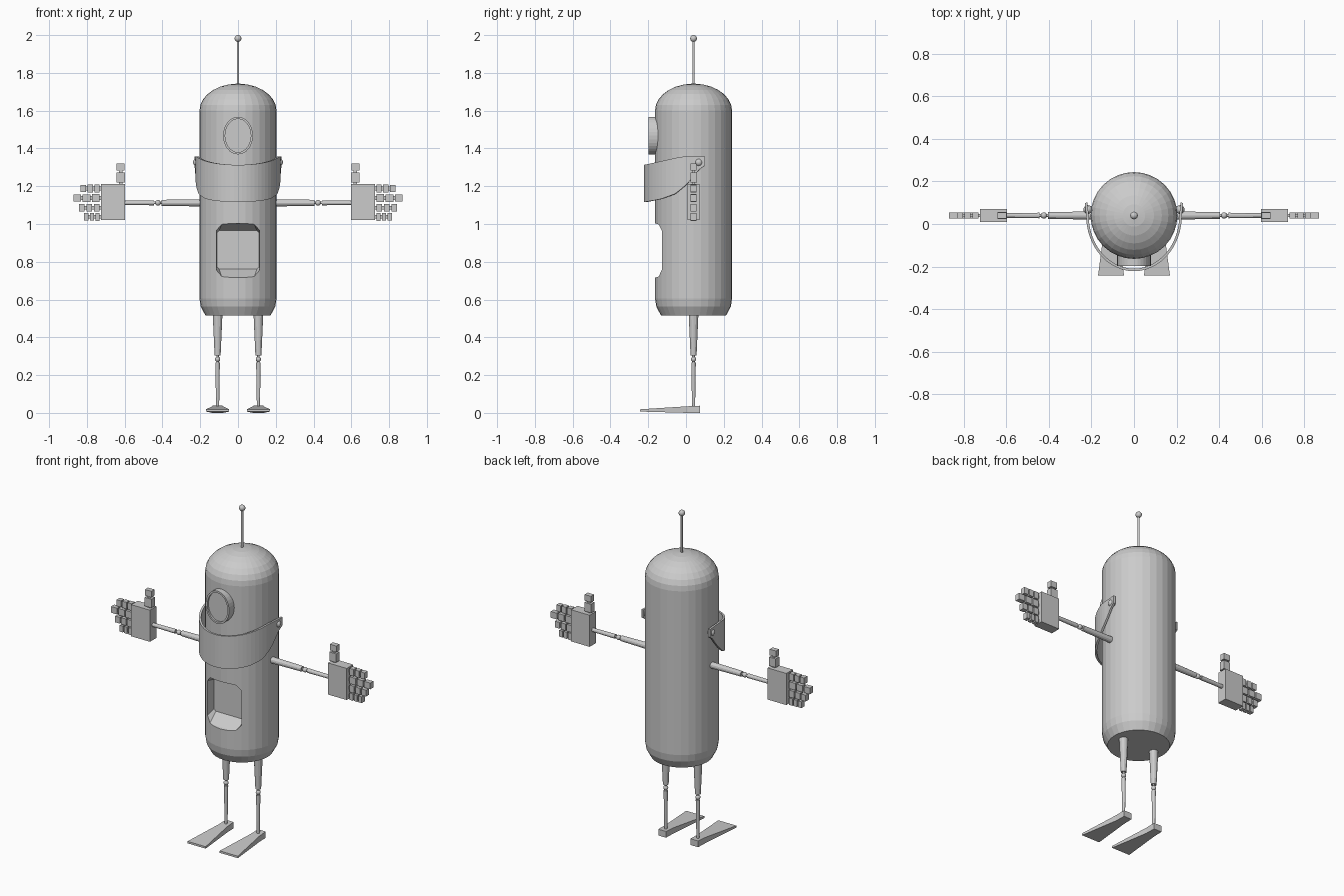
import bpy, bmesh, math
from mathutils import Matrix, Vector

cube = bpy.data.objects.get("Cube")
if cube:
    bpy.data.objects.remove(cube, do_unlink=True)

grey = bpy.data.materials.new("plain_grey")
grey.use_nodes = True
GREY = (0.6, 0.6, 0.6, 1)
grey.diffuse_color = GREY
grey.node_tree.nodes["Principled BSDF"].inputs["Base Color"].default_value = GREY
AXIS_Y = 0.04  # shared centre line of body, arms and legs


def finish(name, bm):
    bmesh.ops.recalc_face_normals(bm, faces=bm.faces)
    mesh = bpy.data.meshes.new(name)
    bm.to_mesh(mesh)
    bm.free()
    mesh.materials.append(grey)
    obj = bpy.data.objects.new(name, mesh)
    bpy.context.collection.objects.link(obj)
    return obj


def loft(name, rings, cap=True):
    """Skin a list of equal-length closed loops of points."""
    bm = bmesh.new()
    loops = [[bm.verts.new(p) for p in ring] for ring in rings]
    n = len(loops[0])
    for a, b in zip(loops, loops[1:]):
        for i in range(n):
            j = (i + 1) % n
            bm.faces.new((a[i], a[j], b[j], b[i]))
    if cap:
        bm.faces.new(loops[0])
        bm.faces.new(loops[-1])
    return finish(name, bm)


def circle(rx, ry, n):
    return [(rx * math.cos(math.tau * i / n), ry * math.sin(math.tau * i / n)) for i in range(n)]


def rod(name, start, end, r1, r2, n=12):
    start, end = Vector(start), Vector(end)
    turn = (end - start).to_track_quat('Z', 'Y')
    return loft(name, [[p + turn @ Vector((u, v, 0)) for u, v in circle(r, r, n)]
                       for p, r in ((start, r1), (end, r2))])


def ball(name, pos, r):
    bm = bmesh.new()
    bmesh.ops.create_uvsphere(bm, u_segments=16, v_segments=10, radius=r,
                              matrix=Matrix.Translation(pos))
    obj = finish(name, bm)
    obj.data.shade_smooth()
    return obj


def box(name, x0, x1, z0, z1, depth):
    rings = [[(x0, y, z0), (x1, y, z0), (x1, y, z1), (x0, y, z1)]
             for y in (AXIS_Y - depth / 2, AXIS_Y + depth / 2)]
    return loft(name, rings)


# Body capsule: bevelled base and elliptical dome
R, DOME_Z, DOME_H = 0.204, 1.6, 0.143
profile = [(0.172, 0.515), (0.197, 0.562), (R, 0.605)]
for k in range(8):
    a = math.radians(k * 12.5)
    profile.append((R * math.cos(a), DOME_Z + DOME_H * math.sin(a)))
profile.append((0.004, DOME_Z + DOME_H))
body = loft("body", [[(x, y + AXIS_Y, z) for x, y in circle(r, r, 32)] for r, z in profile])

# Chest opening: chamfered recess with sloping ceiling and floor
def octagon(y, w, low, high, chamfer):
    half = [(w, low + chamfer), (w, high - chamfer), (w - chamfer, high)]
    right = [(w - chamfer, low)] + half
    return [(x, y, z) for x, z in right] + [(-x, y, z) for x, z in reversed(right)]

cutter = loft("opening_cutter", [octagon(-0.3, 0.118, 0.68, 1.04, 0.03),
                                 octagon(-0.15, 0.116, 0.72, 1.0, 0.03),
                                 octagon(-0.07, 0.112, 0.762, 0.965, 0.012)])
cutter.hide_render = True
cut = body.modifiers.new("opening", 'BOOLEAN')
cut.operation, cut.solver, cut.object = 'DIFFERENCE', 'EXACT', cutter
bpy.context.view_layer.update()
carved = bpy.data.meshes.new_from_object(
    body.evaluated_get(bpy.context.evaluated_depsgraph_get()))
body.modifiers.clear()
body.data = carved
bpy.data.objects.remove(cutter, do_unlink=True)

# Antenna
rod("antenna_rod", (0, AXIS_Y, 1.73), (0, AXIS_Y, 1.98), 0.006, 0.006)
ball("antenna_ball", (0, AXIS_Y, 1.982), 0.018)

# Oval eye with a raised rim
loft("eye", [[(x, y, z + 1.468) for x, z in circle(w, h, 32)] for y, w, h in (
    (-0.12, 0.079, 0.0995), (-0.198, 0.079, 0.0995),
    (-0.198, 0.068, 0.088), (-0.186, 0.068, 0.088))])

# Visor band wrapped round the front, with tabs at the pivots
def along(y, points):
    for (y0, z0), (y1, z1) in zip(points, points[1:]):
        if y <= y1:
            return z0 + (z1 - z0) * max(0, (y - y0) / (y1 - y0))
    return points[-1][1]

TOP = [(-0.22, 1.312), (-0.02, 1.357), (0.1, 1.357)]
BOTTOM = [(-0.22, 1.115), (-0.13, 1.132), (-0.055, 1.16), (0.005, 1.21), (0.07, 1.288), (0.1, 1.31)]
path = [(0.225, 0.1), (0.222, 0.07)]
for i in range(33):
    a = math.pi * i / 32
    path.append((0.219 * math.cos(a), AXIS_Y - 0.256 * math.sin(a)))
path += [(-0.222, 0.07), (-0.225, 0.1)]
bm = bmesh.new()
cols = [[bm.verts.new((x, y, along(y, curve))) for curve in (BOTTOM, TOP)] for x, y in path]
for a, b in zip(cols, cols[1:]):
    bm.faces.new((a[0], b[0], b[1], a[1]))
band = finish("visor_band", bm)
thick = band.modifiers.new("thickness", 'SOLIDIFY')
thick.thickness, thick.offset = 0.012, 0

# Fingers: centre height and tip reach, top to bottom
FINGERS = [(1.188, 0.836), (1.137, 0.874), (1.086, 0.846), (1.038, 0.817)]
ARM_Z, LEG_X = 1.112, 0.108

for s, side in ((1, "left"), (-1, "right")):
    # Visor pivot
    ball(side + "_visor_bolt", (s * 0.217, 0.068, 1.326), 0.021)

    # Arm
    def arm(name, x0, x1, r0, r1):
        rod(f"{side}_{name}", (s * x0, AXIS_Y, ARM_Z), (s * x1, AXIS_Y, ARM_Z), r0, r1)
    arm("upper_arm", 0.19, 0.405, 0.019, 0.016)
    arm("elbow_pin", 0.4, 0.455, 0.007, 0.007)
    ball(side + "_elbow", (s * 0.424, AXIS_Y, ARM_Z), 0.015)
    arm("forearm", 0.445, 0.64, 0.013, 0.011)

    # Hand: palm, thumb and four jointed fingers
    def block(name, x0, x1, z0, z1, depth):
        box(f"{side}_{name}", s * x0, s * x1, z0, z1, depth)
    block("palm", 0.598, 0.724, 1.02, 1.212, 0.062)
    block("thumb_core", 0.612, 0.63, 1.2, 1.3, 0.016)
    block("thumb_base", 0.598, 0.643, 1.22, 1.273, 0.034)
    block("thumb_tip", 0.6, 0.643, 1.283, 1.32, 0.03)
    for f, (z, tip) in enumerate(FINGERS):
        block(f"finger_{f}_core", 0.71, tip - 0.01, z - 0.01, z + 0.01, 0.014)
        step = (tip - 0.727) / 3
        for k in range(3):
            x, h = 0.732 + k * step, 0.021 - 0.001 * k
            block(f"finger_{f}_segment_{k}", x, x + step - 0.008, z - h, z + h, 0.03)

    # Leg
    def leg(name, z0, z1, r0, r1):
        rod(f"{side}_{name}", (s * LEG_X, AXIS_Y, z0), (s * LEG_X, AXIS_Y, z1), r0, r1)
    leg("thigh", 0.53, 0.305, 0.026, 0.016)
    leg("knee_pin", 0.31, 0.26, 0.007, 0.007)
    ball(side + "_knee", (s * LEG_X, AXIS_Y, 0.284), 0.014)
    leg("shin", 0.268, 0.02, 0.012, 0.008)

    # Wedge foot, flaring towards the toe
    loft(side + "_foot", [[(s * LEG_X - w, y, z0), (s * LEG_X + w, y, z0),
                           (s * LEG_X + w, y, z1), (s * LEG_X - w, y, z1)]
                          for y, w, z0, z1 in ((0.075, 0.026, 0, 0.038),
                                               (0.01, 0.028, 0, 0.035),
                                               (-0.243, 0.061, 0.007, 0.019))])
